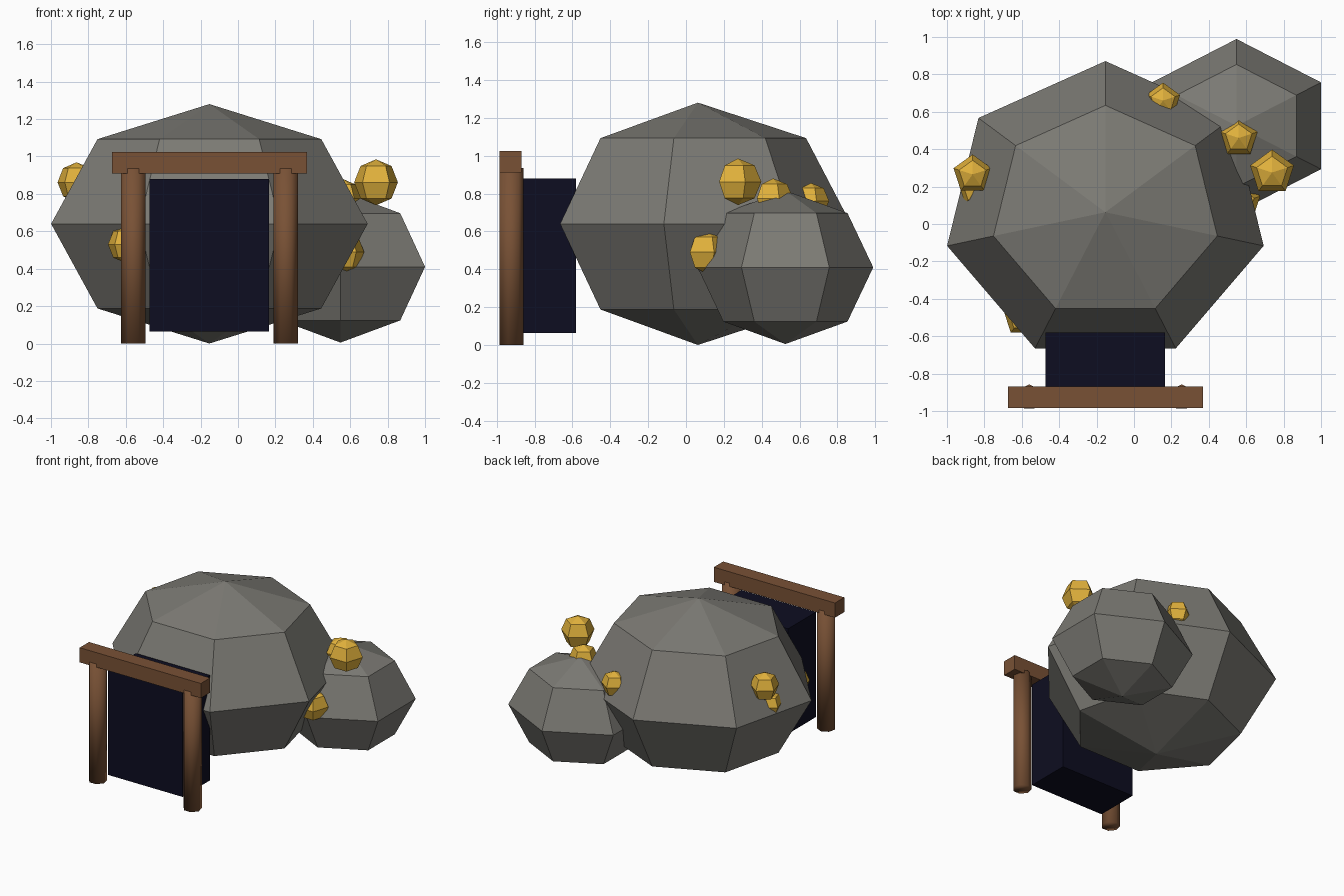
import bpy, bmesh
from mathutils import Matrix

if "Cube" in bpy.data.objects:
    bpy.data.objects.remove(bpy.data.objects["Cube"])


def material(name, rgb):
    m = bpy.data.materials.new(name)
    m.diffuse_color = (*rgb, 1)
    m.use_nodes = True
    m.node_tree.nodes["Principled BSDF"].inputs["Base Color"].default_value = m.diffuse_color
    return m


STONE = material("grey stone", (0.20, 0.195, 0.175))
GOLD = material("gold ore", (0.75, 0.44, 0.045))
WOOD = material("brown wood", (0.19, 0.083, 0.036))
DARK = material("dark tunnel", (0.004, 0.004, 0.015))


def finish(name, bm, mat, smooth=False):
    me = bpy.data.meshes.new(name)
    for f in bm.faces:
        f.smooth = smooth
    bm.to_mesh(me)
    bm.free()
    me.materials.append(mat)
    ob = bpy.data.objects.new(name, me)
    bpy.context.collection.objects.link(ob)
    return ob


def placed(loc, size):
    return Matrix.Translation(loc) @ Matrix.Diagonal((*size, 1))


def rock(name, sides, loc, radii, mat):
    bm = bmesh.new()
    bmesh.ops.create_uvsphere(bm, u_segments=sides, v_segments=4, radius=1,
                              matrix=placed(loc, radii))
    finish(name, bm, mat)


def box(name, lo, hi, mat):
    loc = [(a + b) / 2 for a, b in zip(lo, hi)]
    size = [b - a for a, b in zip(lo, hi)]
    bm = bmesh.new()
    bmesh.ops.create_cube(bm, size=1, matrix=placed(loc, size))
    finish(name, bm, mat)


# Boulders
rock("main_boulder", 7, (-0.153, 0.063, 0.64), (0.868, 0.808, 0.64), STONE)
rock("small_boulder", 6, (0.548, 0.525, 0.41), (0.522, 0.464, 0.405), STONE)

# Gold nuggets: x, y, z, radius
nuggets = [(0.738, 0.275, 0.862, 0.123), (0.56, 0.46, 0.775, 0.105),
           (-0.863, 0.265, 0.862, 0.107), (-0.85, 0.18, 0.69, 0.09),
           (-0.60, -0.50, 0.53, 0.10), (0.155, 0.66, 0.76, 0.096),
           (0.565, 0.113, 0.49, 0.115)]
for i, (x, y, z, r) in enumerate(nuggets):
    rock(f"gold_nugget_{i + 1}", 5, (x, y, z), (r, r, r), GOLD)

# Tunnel mouth
box("tunnel_mouth", (-0.473, -0.92, 0.063), (0.167, -0.58, 0.88), DARK)

# Timber frame
for side, x in (("left", -0.56), ("right", 0.255)):
    bm = bmesh.new()
    bmesh.ops.create_cone(bm, cap_ends=True, segments=7, radius1=0.067,
                          radius2=0.067, depth=0.935,
                          matrix=Matrix.Translation((x, -0.925, 0.4675)))
    finish(side + "_post", bm, WOOD, smooth=True)
box("lintel_beam", (-0.674, -0.984, 0.91), (0.369, -0.869, 1.024), WOOD)
